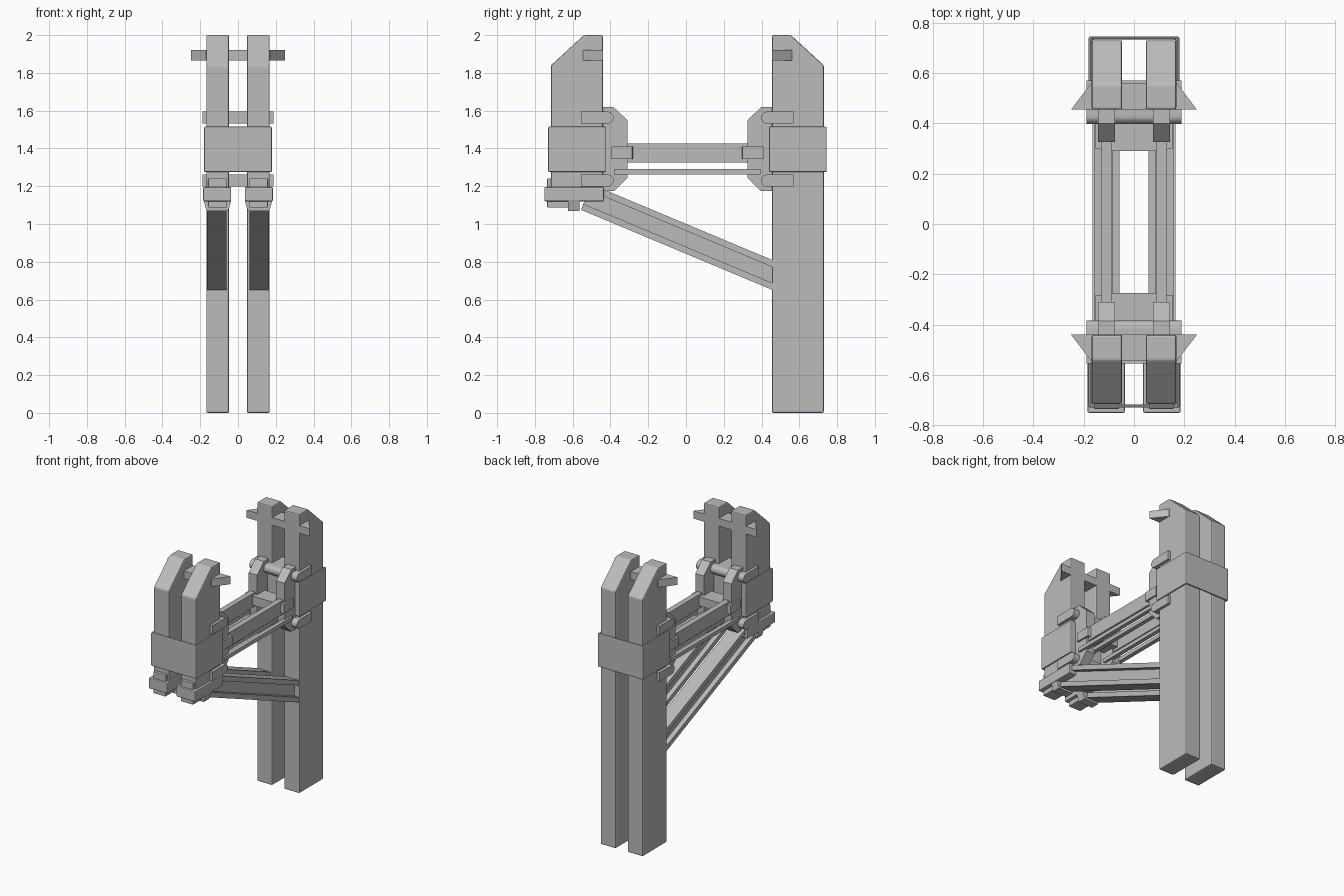
import bpy
import bmesh
import math
from mathutils import Vector

if "Cube" in bpy.data.objects:
    bpy.data.objects.remove(bpy.data.objects["Cube"])

grey = bpy.data.materials.new("plain grey")
grey.use_nodes = True
grey.diffuse_color = (0.5, 0.5, 0.5, 1)
grey.node_tree.nodes["Principled BSDF"].inputs["Base Color"].default_value = (0.5, 0.5, 0.5, 1)

MID = 0.0075  # plane halfway between the front and rear assemblies
POST_X = 0.108


def prism(name, outline, axis, low, high, bevel=0, caps=True, wall=0):
    """Extrude a 2D outline along x (outline y,z) or z (outline x,y)."""
    def place(p, t):
        return (t, p[0], p[1]) if axis == "x" else (p[0], p[1], t)
    bm = bmesh.new()
    a = [bm.verts.new(place(p, low)) for p in outline]
    b = [bm.verts.new(place(p, high)) for p in outline]
    n = len(outline)
    for i in range(n):
        j = (i + 1) % n
        bm.faces.new((a[i], a[j], b[j], b[i]))
    if caps:
        bm.faces.new(a[::-1])
        bm.faces.new(b)
    bmesh.ops.recalc_face_normals(bm, faces=bm.faces)
    mesh = bpy.data.meshes.new(name)
    bm.to_mesh(mesh)
    bm.free()
    mesh.materials.append(grey)
    obj = bpy.data.objects.new(name, mesh)
    bpy.context.collection.objects.link(obj)
    if wall:
        solid = obj.modifiers.new("wall", "SOLIDIFY")
        solid.thickness = wall
        solid.offset = -1
    if bevel:
        mod = obj.modifiers.new("soft edges", "BEVEL")
        mod.width = bevel
        mod.segments = 2
        mod.limit_method = "ANGLE"
    return obj


def rect(a0, a1, b0, b1):
    return [(a0, b0), (a1, b0), (a1, b1), (a0, b1)]


def flip(outline, index):
    """Reflect an outline from the front assembly onto the rear one."""
    return [tuple(2 * MID - v if i == index else v for i, v in enumerate(p)) for p in outline]


def both_ends(name, outline, axis, low, high, **kw):
    index = 0 if axis == "x" else 1
    prism("front_" + name, outline, axis, low, high, **kw)
    prism("rear_" + name, flip(outline, index), axis, low, high, **kw)


def span(side, inner, outer):
    return sorted((side * inner, side * outer))


# Posts with a sloped outer top corner
def post(y_in, y_out, y_top, base):
    return [(y_in, base), (y_out, base), (y_out, 1.84), (y_top, 2), (y_in, 2)]


front_post = post(-0.44, -0.715, -0.54, 1.14)
rear_post = flip(post(-0.44, -0.715, -0.54, 0), 0)

# Rounded-end clamp slab seen from the side
def clamp(z):
    r = 0.032
    arc = [(-0.415 + r * math.cos(t), z + r * math.sin(t))
           for t in [math.pi * (i / 10 - 0.5) for i in range(11)]]
    return [(-0.555, z - r)] + arc + [(-0.555, z + r)]


# Parts shared by the front and rear assemblies
both_ends("band", rect(-0.18, 0.18, -0.73, -0.425), "z", 1.275, 1.515,
          caps=False, wall=0.018, bevel=0.007)
both_ends("top_crossbar", [(-0.25, -0.44), (0.25, -0.44), (0.17, -0.545), (-0.17, -0.545)],
          "z", 1.865, 1.92)
both_ends("upper_clamp", clamp(1.563), "x", -0.188, 0.188)
both_ends("lower_clamp", clamp(1.23), "x", -0.188, 0.188)
both_ends("beam_block", [(-0.155, -0.395), (0.155, -0.395), (0.155, -0.285),
                         (0.09, -0.275), (-0.09, -0.275), (-0.155, -0.285)], "z", 1.345, 1.41)

jaw = [(-0.45, 1.62), (-0.385, 1.62), (-0.31, 1.55), (-0.31, 1.245), (-0.38, 1.175), (-0.45, 1.175)]

# Slanted I-beam section edges along its length
def slanted(top_drop, bottom_drop):
    start, end = Vector((-0.5, 1.21)), Vector((0.46, 0.808))
    normal = Vector((-0.386, -0.922))
    pts = [start + normal * top_drop, end + Vector((0, -top_drop * 1.084)),
           end + Vector((0, -bottom_drop * 1.084)), start + normal * bottom_drop]
    return [tuple(p) for p in pts]


for side, label in ((1, "left"), (-1, "right")):
    prism("front_post_" + label, front_post, "x", *span(side, 0.047, 0.168), bevel=0.008)
    prism("rear_post_" + label, rear_post, "x", *span(side, 0.047, 0.168), bevel=0.008)
    both_ends("jaw_" + label, jaw, "x", *span(side, 0.075, 0.143))

    # Level beam with two thin rails beneath
    prism("level_beam_" + label, rect(-0.32, 0.335, 1.325, 1.425), "x", *span(side, 0.09, 0.13))
    for tag, a, b in (("inner", 0.058, 0.088), ("outer", 0.127, 0.157)):
        prism(f"{tag}_rail_{label}", rect(-0.38, 0.395, 1.263, 1.29), "x", *span(side, a, b))

    # Diagonal I-beam brace
    prism("brace_top_" + label, slanted(0, 0.034), "x", *span(side, 0.06, 0.165))
    prism("brace_web_" + label, slanted(0.03, 0.12), "x", *span(side, 0.095, 0.13))
    prism("brace_bottom_" + label, slanted(0.112, 0.146), "x", *span(side, 0.06, 0.165))

    # Foot bracket under the short post
    prism("foot_bracket_" + label, rect(-0.75, -0.435, 1.12, 1.195), "x",
          *span(side, 0.036, 0.185), bevel=0.006)
    prism("foot_hook_" + label, rect(-0.735, -0.7, 1.087, 1.242), "x",
          *span(side, 0.06, 0.158), bevel=0.004)
    prism("foot_pad_" + label, rect(-0.735, -0.565, 1.087, 1.125), "x",
          *span(side, 0.06, 0.158), bevel=0.004)
    nub = prism("foot_nub_" + label, rect(-0.625, -0.565, 1.068, 1.125), "x",
                *span(side, 0.036, 0.182))
    for v in nub.data.vertices:  # narrow the nub toward its underside
        if v.co.z < 1.1:
            v.co.x = side * POST_X + (v.co.x - side * POST_X) * 0.78
